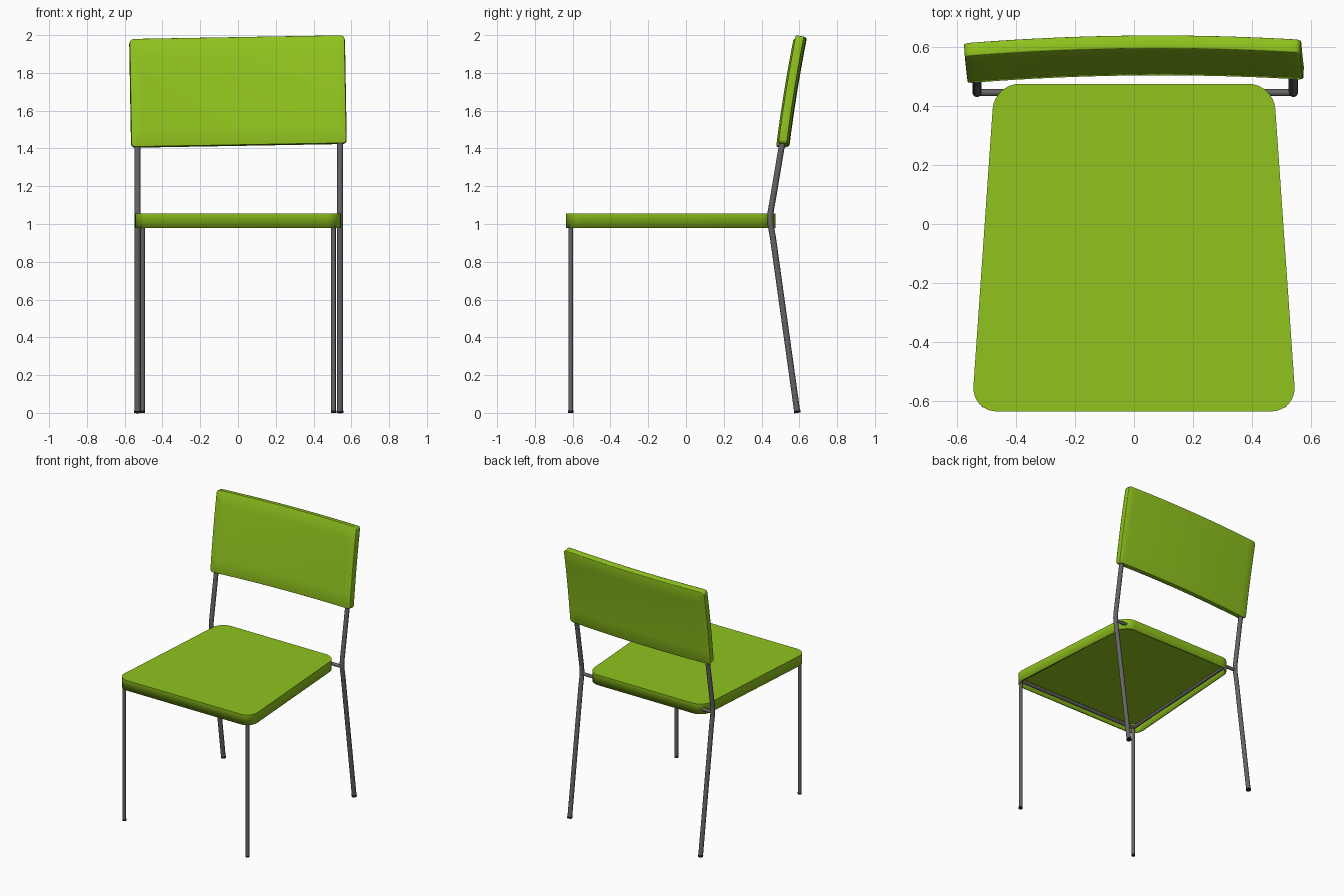
import bpy, bmesh
from mathutils import Vector

if "Cube" in bpy.data.objects:
    bpy.data.objects.remove(bpy.data.objects["Cube"])


def material(name, rgb):
    m = bpy.data.materials.new(name)
    m.diffuse_color = (*rgb, 1)
    m.use_nodes = True
    m.node_tree.nodes["Principled BSDF"].inputs["Base Color"].default_value = m.diffuse_color
    return m


green = material("green_plastic", (0.28, 0.55, 0.013))
black = material("black_rubber", (0.01, 0.01, 0.01))
steel = material("grey_steel", (0.13, 0.13, 0.13))


def finish(name, bm, mat):
    mesh = bpy.data.meshes.new(name)
    bm.to_mesh(mesh)
    bm.free()
    ob = bpy.data.objects.new(name, mesh)
    bpy.context.collection.objects.link(ob)
    mesh.materials.append(mat)
    return ob


def smooth(ob, angle=0.6):
    bpy.ops.object.select_all(action='DESELECT')
    ob.select_set(True)
    bpy.context.view_layer.objects.active = ob
    bpy.ops.object.shade_smooth_by_angle(angle=angle)


def tube(name, points, radius, mat=steel):
    cu = bpy.data.curves.new(name, 'CURVE')
    cu.dimensions = '3D'
    cu.bevel_depth = radius
    cu.bevel_resolution = 4
    cu.use_fill_caps = True
    sp = cu.splines.new('POLY')
    sp.points.add(len(points) - 1)
    for p, co in zip(sp.points, points):
        p.co = (*co, 1)
    ob = bpy.data.objects.new(name, cu)
    bpy.context.collection.objects.link(ob)
    cu.materials.append(mat)
    bpy.ops.object.select_all(action='DESELECT')
    ob.select_set(True)
    bpy.context.view_layer.objects.active = ob
    bpy.ops.object.convert(target='MESH')
    smooth(bpy.context.view_layer.objects.active)


# Seat: tapered sheet with rounded corners and a turned-down rim, open below
bm = bmesh.new()
corners = [(-0.55, -0.635), (0.55, -0.635), (0.473, 0.475), (-0.473, 0.475)]
bm.faces.new([bm.verts.new((x, y, 1.055)) for x, y in corners])
bmesh.ops.bevel(bm, geom=bm.verts[:], offset=0.085, segments=8, profile=0.5,
                affect='VERTICES')
rim = bmesh.ops.extrude_edge_only(bm, edges=bm.edges[:])['geom']
bmesh.ops.translate(bm, verts=[v for v in rim if isinstance(v, bmesh.types.BMVert)],
                    vec=(0, 0, -0.075))
bmesh.ops.recalc_face_normals(bm, faces=bm.faces[:])
top = max(bm.faces, key=lambda f: len(f.verts))
top.normal_update()
if top.normal.z < 0:
    bmesh.ops.reverse_faces(bm, faces=bm.faces[:])
seat = finish("seat", bm, green)
shell = seat.modifiers.new("shell", 'SOLIDIFY')
shell.thickness = 0.012
shell.offset = -1
shell.use_even_offset = True
smooth(seat)

# Backrest: curved panel, leaning back and sitting slightly crooked
bm = bmesh.new()
bmesh.ops.create_grid(bm, x_segments=20, y_segments=6, size=1)
for v in bm.verts:
    v.co = (v.co.x * 0.57, v.co.y * 0.285, 0)
ends = [v for v in bm.verts if len(v.link_edges) == 2]
bmesh.ops.bevel(bm, geom=ends, offset=0.02, segments=3, profile=0.5,
                affect='VERTICES')
for v in bm.verts:
    u, w = v.co.x, v.co.y
    t = w / 0.285
    v.co = Vector((u - 0.0175 * w,
                   0.571 + 0.046 * t - 0.02 * (u / 0.57) ** 2
                   + 0.006 * u / 0.57 - 0.005 * (1 - t * t),
                   1.701 + w + 0.0175 * u))
back = finish("backrest", bm, green)
thick = back.modifiers.new("thickness", 'SOLIDIFY')
thick.thickness = 0.045
thick.offset = 0
edge = back.modifiers.new("soft_edges", 'BEVEL')
edge.width = 0.004
edge.segments = 2
edge.limit_method = 'ANGLE'
edge.angle_limit = 0.9
smooth(back)

# Legs, posts, side rails and feet on both sides
for side, s, post_x in (("left", -1, -0.532), ("right", 1, 0.54)):
    fx = s * 0.505
    tube("front_leg_" + side, [(fx, -0.61, 0.01), (fx, -0.61, 1.022)], 0.0125)
    tube("front_foot_" + side, [(fx, -0.61, 0), (fx, -0.61, 0.012)], 0.0135, black)
    path = [(0.588, 0.01), (0.46, 0.93), (0.449, 0.99), (0.446, 1.03),
            (0.449, 1.07), (0.458, 1.12), (0.508, 1.42), (0.525, 1.53)]
    tube("back_leg_" + side, [(post_x, y, z) for y, z in path], 0.016)
    tube("back_foot_" + side, [(post_x, 0.5895, 0), (post_x, 0.588, 0.012)],
         0.0175, black)
    tube("side_rail_" + side, [(fx, -0.61, 1.015), (s * 0.445, 0.445, 1.015)], 0.012)

# Cross rails under the seat
tube("front_rail", [(-0.505, -0.61, 1.015), (0.505, -0.61, 1.015)], 0.012)
tube("back_rail", [(-0.532, 0.445, 1.015), (0.54, 0.445, 1.015)], 0.012)
